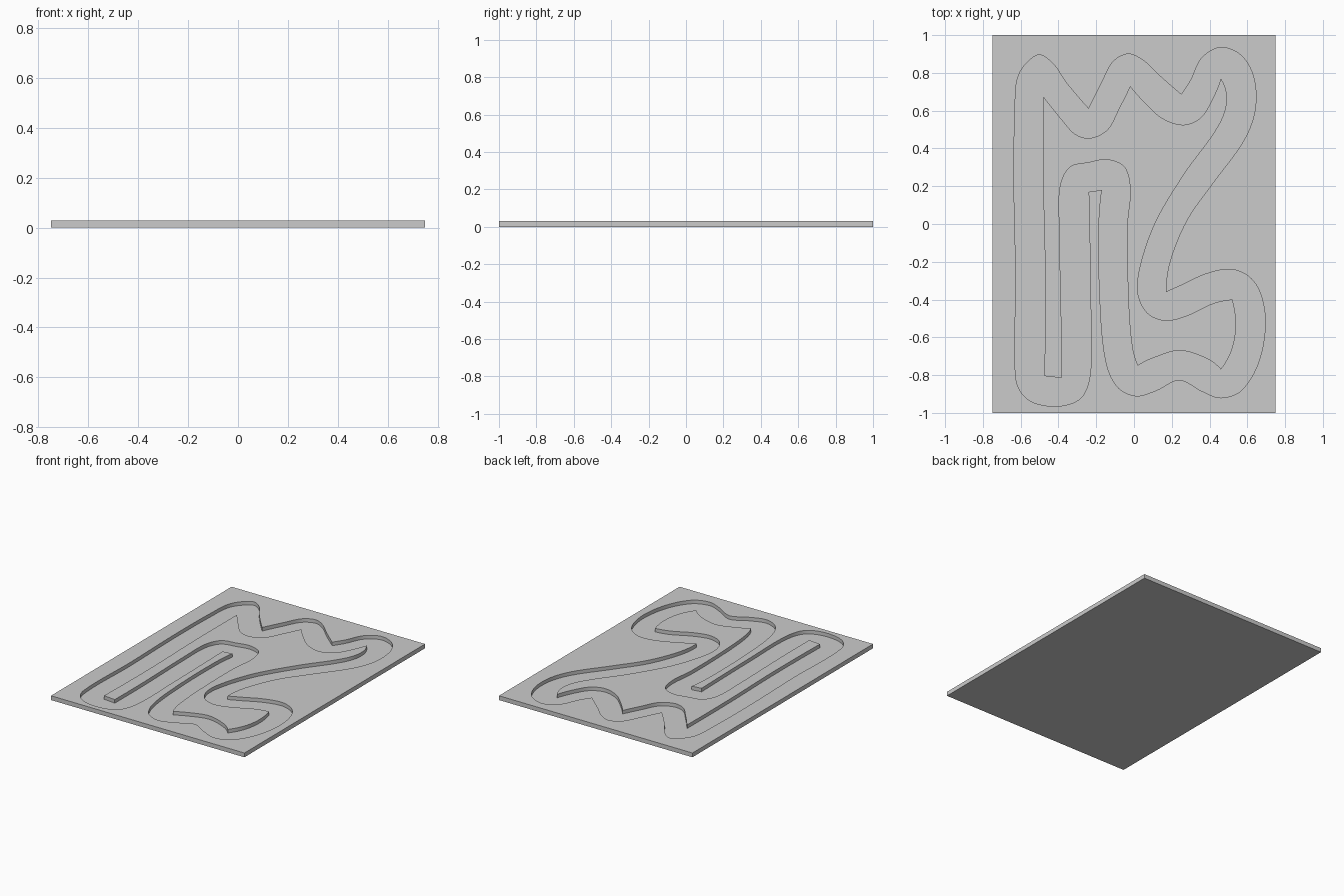
import bpy
import bmesh
from mathutils import Vector
from mathutils.geometry import interpolate_bezier

cube = bpy.data.objects.get("Cube")
if cube:
    bpy.data.objects.remove(cube, do_unlink=True)

HALF_WIDTH, HALF_LENGTH = 0.75, 1.0
TOP, FLOOR = 0.03, 0.005
STEPS = 8

# Each outline is a list of smooth runs; a run starts at a sharp corner
# and ends at the first point of the next run.
OUTER_RUNS = [
    [(-.24, .61), (-.17, .75), (-.11, .86), (-.03, .9), (.05, .865), (.13, .79)],
    [(.25, .685), (.3, .76), (.36, .88), (.46, .935), (.57, .89), (.635, .77),
     (.64, .6), (.58, .44), (.42, .22), (.28, .02), (.19, -.2)],
    [(.17, -.36), (.26, -.32), (.38, -.265), (.51, -.24), (.61, -.28),
     (.67, -.37), (.695, -.53), (.66, -.73), (.57, -.88), (.46, -.92),
     (.36, -.885), (.24, -.825), (.12, -.88), (.01, -.91), (-.09, -.86),
     (-.15, -.72), (-.18, -.4), (-.185, 0)],
    [(-.17, .18)],
    [(-.24, .17), (-.23, -.4), (-.23, -.78), (-.28, -.92), (-.41, -.965),
     (-.56, -.93), (-.625, -.82), (-.625, -.3), (-.635, .2), (-.63, .6),
     (-.61, .79), (-.51, .895), (-.43, .85), (-.36, .75)],
]
INNER_RUNS = [
    [(-.48, .675), (-.38, .55), (-.31, .475), (-.23, .455), (-.14, .5), (-.08, .61)],
    [(-.02, .73), (.06, .64), (.15, .56), (.26, .525), (.35, .56), (.41, .65)],
    [(.46, .77), (.49, .69), (.48, .59), (.42, .475), (.27, .27), (.12, .02),
     (.04, -.2), (.02, -.36), (.07, -.47), (.165, -.51), (.28, -.485), (.42, -.42)],
    [(.52, -.4), (.54, -.53), (.52, -.66)],
    [(.46, -.77), (.38, -.71), (.24, -.67), (.1, -.71)],
    [(.02, -.75), (-.01, -.65), (-.03, -.4), (-.035, 0), (-.02, .18),
     (-.05, .3), (-.14, .34), (-.24, .325), (-.34, .3), (-.39, .2),
     (-.395, 0), (-.385, -.5)],
    [(-.385, -.815)],
    [(-.475, -.805), (-.47, -.3), (-.48, .2)],
]


def smooth_run(points):
    """Smooth curve through the points, without the last one."""
    pts = [Vector((x, y, 0)) for x, y in points]
    if len(pts) == 2:
        return pts[:1]
    chords = [b - a for a, b in zip(pts, pts[1:])]
    slopes = [(a + b) / (a.length + b.length) for a, b in zip(chords, chords[1:])]
    first = 2 * chords[0].normalized() - slopes[0]
    last = 2 * chords[-1].normalized() - slopes[-1]
    slopes = [first] + slopes + [last]
    result = []
    for i, chord in enumerate(chords):
        reach = chord.length / 3
        result += interpolate_bezier(pts[i], pts[i] + slopes[i] * reach,
                                     pts[i + 1] - slopes[i + 1] * reach,
                                     pts[i + 1], STEPS + 1)[:-1]
    return result


def outline(runs):
    path = []
    for run, following in zip(runs, runs[1:] + runs[:1]):
        path += smooth_run(run + following[:1])
    return path


def ring(bm, path, z):
    """Closed loop of edges at height z."""
    verts = [bm.verts.new((p.x, p.y, z)) for p in path]
    edges = [bm.edges.new((a, b)) for a, b in zip(verts, verts[1:] + verts[:1])]
    return verts, edges


def wall(bm, path, low, high):
    """Upright wall between two matching rings; returns both edge loops."""
    lower, lower_edges = ring(bm, path, low)
    upper, upper_edges = ring(bm, path, high)
    for i in range(len(path)):
        j = (i + 1) % len(path)
        bm.faces.new((lower[i], lower[j], upper[j], upper[i]))
    return lower_edges, upper_edges


def fill(bm, edges):
    bmesh.ops.triangle_fill(bm, use_beauty=True, edges=edges, normal=(0, 0, 1))


# Plate with a sunken track and a raised island inside the loop
bm = bmesh.new()
corners = [Vector((sx * HALF_WIDTH, sy * HALF_LENGTH, 0))
           for sx, sy in ((-1, -1), (1, -1), (1, 1), (-1, 1))]
plate_low, plate_high = wall(bm, corners, 0, TOP)
outer_low, outer_high = wall(bm, outline(OUTER_RUNS), FLOOR, TOP)
inner_low, inner_high = wall(bm, outline(INNER_RUNS), FLOOR, TOP)

fill(bm, plate_low)                 # underside
fill(bm, plate_high + outer_high)   # surrounding top
fill(bm, inner_high)                # island top
fill(bm, outer_low + inner_low)     # track floor
bmesh.ops.recalc_face_normals(bm, faces=bm.faces[:])

mesh = bpy.data.meshes.new("track_plate")
bm.to_mesh(mesh)
bm.free()
plate = bpy.data.objects.new("track_plate", mesh)
bpy.context.collection.objects.link(plate)

# Plain grey finish
grey = bpy.data.materials.new("light_grey")
grey.use_nodes = True
colour = (0.6, 0.6, 0.6, 1)
grey.diffuse_color = colour
grey.node_tree.nodes["Principled BSDF"].inputs["Base Color"].default_value = colour
mesh.materials.append(grey)

bpy.ops.object.select_all(action='DESELECT')
plate.select_set(True)
bpy.context.view_layer.objects.active = plate
bpy.ops.object.shade_smooth_by_angle()
